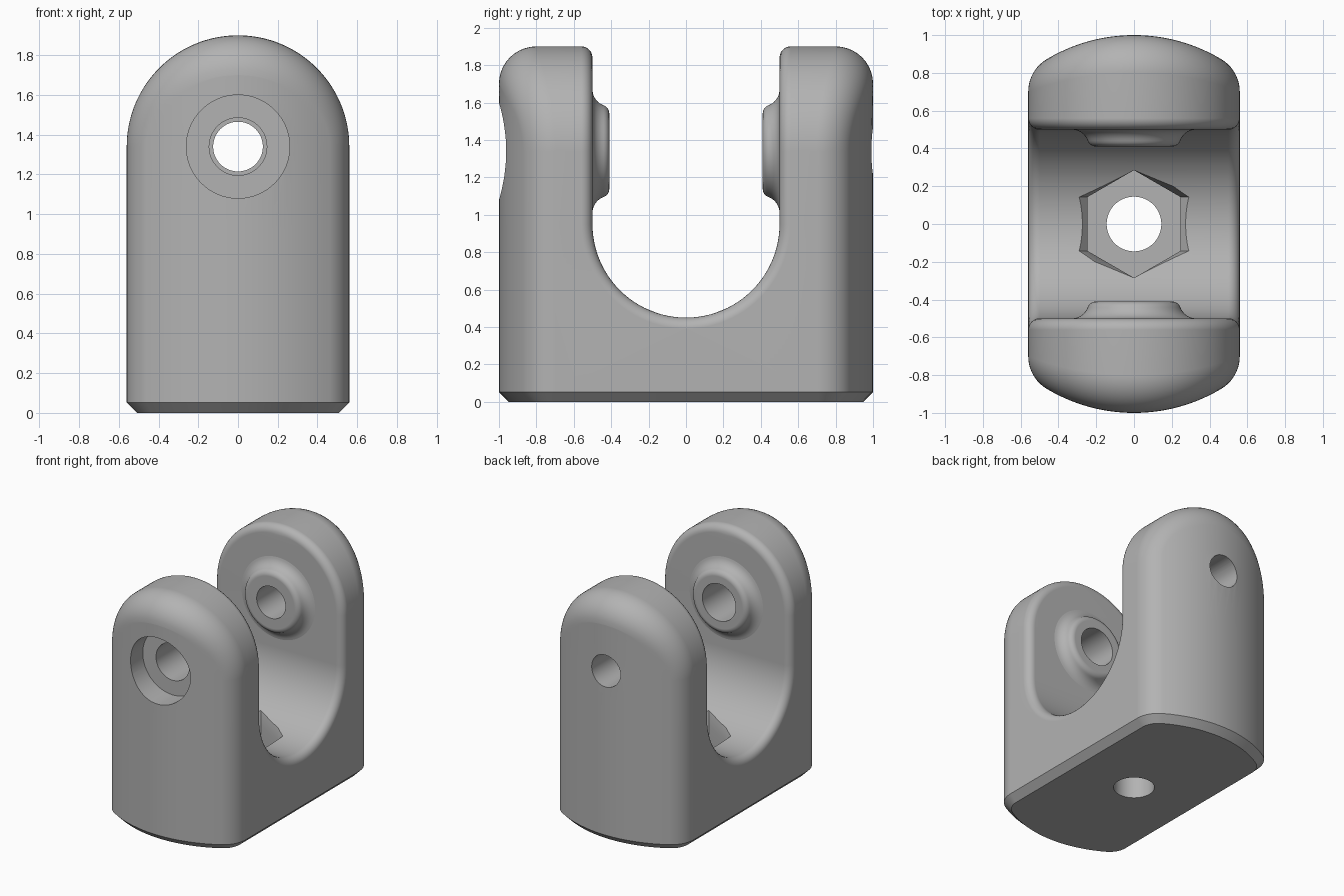
import bpy, bmesh
from math import sin, cos, pi, sqrt, asin, radians
from mathutils import Vector

cube = bpy.data.objects.get("Cube")
if cube:
    bpy.data.objects.remove(cube, do_unlink=True)

HALF = 0.56      # half width, also arch radius
PIVOT = 1.34     # arch centre and pin height
SLOT_Z = 0.95    # slot arc centre height
SLOT = 0.5       # slot radius
EDGE = 0.06      # inner edge rounding
ROUND = 0.2      # outer edge rounding
FACE = 0.9       # radius of the bowed outer face
FACE_Y = 1 - FACE
CHAMFER = 0.052

metal = bpy.data.materials.new("grey_metal")
metal.use_nodes = True
grey = (0.45, 0.45, 0.45, 1)
metal.diffuse_color = grey
metal.node_tree.nodes["Principled BSDF"].inputs["Base Color"].default_value = grey


def flip(points):
    return [Vector((-p.x, p.y, p.z)) for p in reversed(points)]


def outer(theta, z, shrink=0):
    """Outer contour from the +x side round the bowed face to the -x side."""
    n = Vector((cos(theta), 0, sin(theta)))
    x = (HALF - ROUND) * n.x
    inner_r = FACE - ROUND
    c = Vector((x, FACE_Y + sqrt(inner_r ** 2 - x * x), z + (HALF - ROUND) * n.z))
    m = Vector((x, c.y - FACE_Y, 0)) / inner_r
    corner = [c + (ROUND - shrink) * n.slerp(m, i / 10) for i in range(11)]
    a, r = asin(m.x), FACE - shrink
    face = []
    for i in range(1, 16):
        t = a * (1 - i / 8)
        face.append(Vector((r * sin(t), FACE_Y + r * cos(t), c.z)))
    return corner + face + flip(corner)


def row(theta, z, centre, n, u):
    """Closed ring: rounded slot edge, outer contour, rounded slot edge."""
    edge = [centre + EDGE * (cos(f) * n + sin(f) * u)
            for f in [pi / 2 * (1 - i / 6) for i in range(7)]]
    return edge + outer(theta, z) + flip(edge)


def skin(bm, rings, closed=True):
    rows = [[bm.verts.new(p) for p in ring] for ring in rings]
    count = len(rows[0])
    for a, b in zip(rows, rows[1:]):
        for i in range(count if closed else count - 1):
            j = (i + 1) % count
            bm.faces.new((a[i], a[j], b[j], b[i]))
    return rows


def finish(bm, name):
    bmesh.ops.remove_doubles(bm, verts=bm.verts, dist=1e-5)
    bmesh.ops.recalc_face_normals(bm, faces=bm.faces)
    mesh = bpy.data.meshes.new(name)
    bm.to_mesh(mesh)
    bm.free()
    mesh.materials.append(metal)
    ob = bpy.data.objects.new(name, mesh)
    bpy.context.collection.objects.link(ob)
    return ob


def solid(name, rings):
    bm = bmesh.new()
    rows = skin(bm, rings)
    bm.faces.new(rows[0])
    bm.faces.new(rows[-1])
    return finish(bm, name)


def lathe_y(name, profile, steps=64):
    return solid(name, [[Vector((r * cos(2 * pi * i / steps), y, PIVOT + r * sin(2 * pi * i / steps)))
                         for i in range(steps)] for r, y in profile])


# Rings of one half, from the arch top down to the slot bottom
rings = []
down_y = Vector((0, -1, 0))
for i in range(32, -1, -1):
    t = pi / 2 * i / 32
    n = Vector((cos(t), 0, sin(t)))
    centre = Vector((0, SLOT + EDGE, PIVOT)) + (HALF - EDGE) * n
    rings.append(row(t, PIVOT, centre, n, down_y))
for i in range(25):
    a = pi / 2 * i / 24
    u = Vector((0, -cos(a), sin(a)))
    centre = Vector((HALF - EDGE, 0, SLOT_Z)) - (SLOT + EDGE) * u
    z = SLOT_Z + (CHAMFER - SLOT_Z) * i / 24
    rings.append(row(0, z, centre, Vector((1, 0, 0)), u))

# Foot: chamfer strip, underside and side gussets
foot = []
for z, d in ((CHAMFER, 0), (0, CHAMFER)):
    w = HALF - d
    foot.append([Vector((w, 0, z))] + outer(0, z, d) + [Vector((-w, 0, z))])

bm = bmesh.new()
for s in (1, -1):
    def side(points):
        return [Vector((p.x, p.y * s, p.z)) for p in points]
    skin(bm, [side(r) for r in rings])
    rows = skin(bm, [side(r) for r in foot], closed=False)
    bm.faces.new(rows[-1])
    for k in (1, -1):
        gusset = [Vector((HALF * k, 0, SLOT_Z - SLOT - EDGE)), foot[0][1].copy(),
                  Vector((HALF * k, 0, CHAMFER))]
        gusset[1].x = HALF * k
        bm.faces.new([bm.verts.new(p) for p in side(gusset)])
body = finish(bm, "clevis_bracket")


def combine(tool, operation):
    mod = body.modifiers.new(tool.name, 'BOOLEAN')
    mod.operation, mod.solver, mod.object = operation, 'EXACT', tool
    bpy.context.view_layer.objects.active = body
    bpy.ops.object.modifier_apply(modifier=mod.name)
    bpy.data.objects.remove(tool, do_unlink=True)


# Flared bosses on the inner walls
flare, nose = 0.09, 0.0468
boss = [(0.36, 0.52)]
for i in range(9):
    a = radians(97 + 63 * i / 8)
    boss.append((0.33 + flare * cos(a), 0.41 + flare * sin(a)))
for i in range(1, 7):
    a = radians(-20 - 70 * i / 6)
    boss.append((0.2015 + nose * cos(a), 0.41 + nose + nose * sin(a)))
for s in (1, -1):
    combine(lathe_y("boss", [(r, y * s) for r, y in boss]), 'UNION')

# Pin holes and front counterbore
for name, r, y0, y1 in (("counterbore", 0.26, -1.2, -0.81),
                        ("front_pin_hole", 0.145, -0.9, -0.3),
                        ("back_pin_hole", 0.125, 0.3, 1.2)):
    combine(lathe_y(name, [(r, y0), (r, y1)]), 'DIFFERENCE')


# Hexagonal nut pocket with flared flats, and the bolt hole below it
def polygon(r, z, sides, stretch=1):
    return [Vector((r * stretch * sin(2 * pi * i / sides), r * cos(2 * pi * i / sides), z))
            for i in range(sides)]


combine(solid("nut_pocket", [polygon(0.285, z, 6, k) for z, k in
                             ((0.22, 1), (0.417, 1), (0.54, 1.4), (0.8, 1.4))]), 'DIFFERENCE')
combine(solid("bolt_hole", [polygon(0.145, z, 48) for z in (-0.1, 0.4)]), 'DIFFERENCE')

# Smooth shading with crisp machined edges
bpy.ops.object.select_all(action='DESELECT')
body.select_set(True)
bpy.context.view_layer.objects.active = body
bpy.ops.object.shade_smooth_by_angle(angle=radians(30))
weighted = body.modifiers.new("weighted_normals", 'WEIGHTED_NORMAL')
weighted.keep_sharp = True
